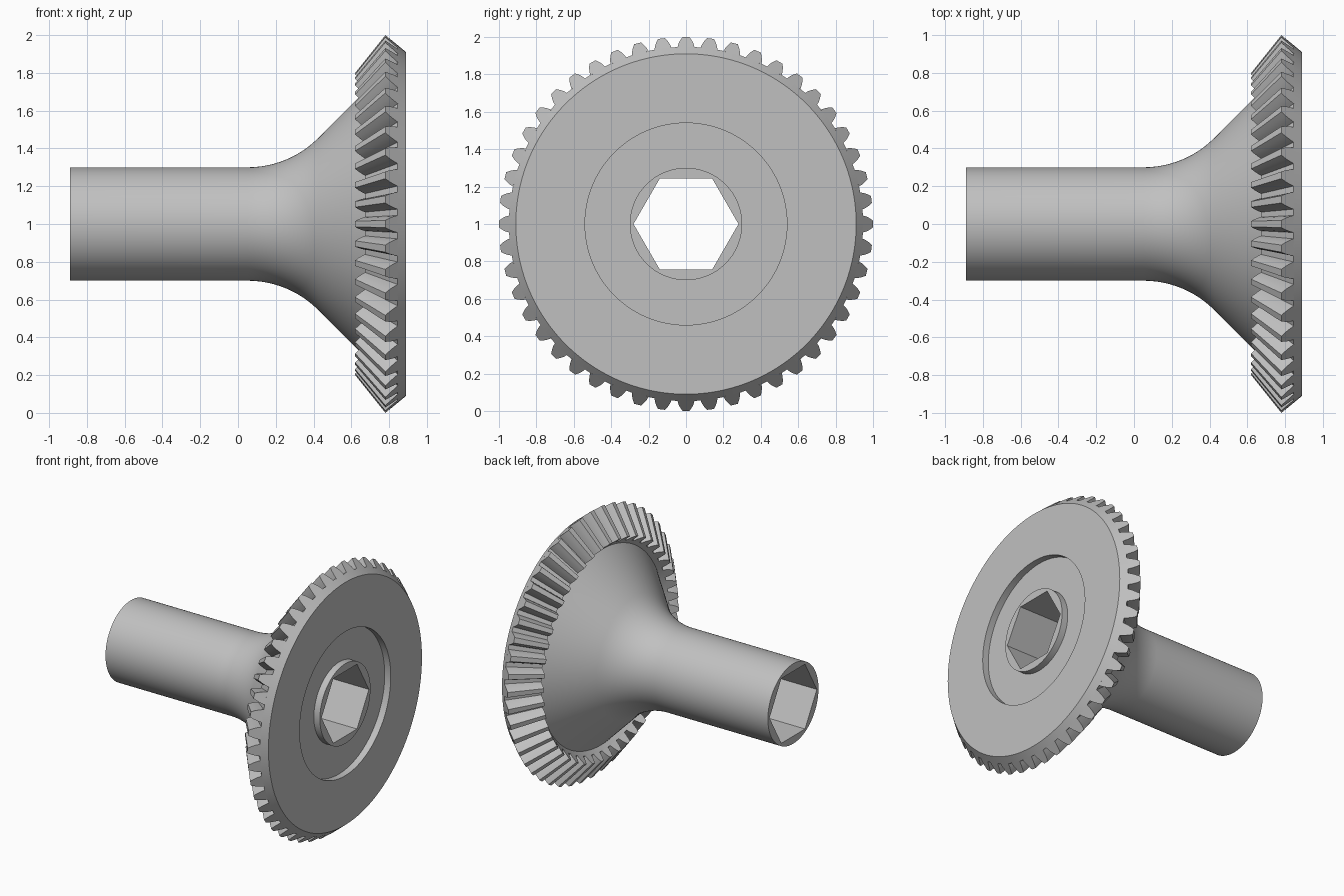
import bpy, bmesh
from math import sin, cos, pi, radians
from mathutils import Matrix, Vector

cube = bpy.data.objects.get("Cube")
if cube:
    bpy.data.objects.remove(cube, do_unlink=True)

STEPS = 144          # segments around the axis
TEETH = 48
APEX_X = -0.02       # point the tooth flanks converge on
INNER = 0.8          # scale of the inner tooth end towards the apex
BORE = 0.243         # half the width across the hexagon flats

steel = bpy.data.materials.new("steel grey")
steel.use_nodes = True
colour = (0.53, 0.53, 0.53, 1)
steel.diffuse_color = colour
steel.node_tree.nodes["Principled BSDF"].inputs["Base Color"].default_value = colour


def finish(bm, name):
    bmesh.ops.recalc_face_normals(bm, faces=bm.faces)
    mesh = bpy.data.meshes.new(name)
    bm.to_mesh(mesh)
    bm.free()
    mesh.materials.append(steel)
    ob = bpy.data.objects.new(name, mesh)
    bpy.context.collection.objects.link(ob)
    bpy.ops.object.select_all(action='DESELECT')
    ob.select_set(True)
    bpy.context.view_layer.objects.active = ob
    bpy.ops.object.shade_smooth_by_angle(angle=radians(25))
    return ob


def toward_apex(x, r):
    return APEX_X + (x - APEX_X) * INNER, r * INNER


def hexagon_radius(a):
    return BORE / cos((a + pi / 6) % (pi / 3) - pi / 6)


# Gear body: shaft, flared fillet, cone, toothed rim, recessed back and bore
ROOT = (0.845, 0.947)
FILLET = 0.53
arc = [radians(45) * i / 12 for i in range(13)]
profile = [(-0.89, None), (-0.89, 0.3)]
profile += [(0.05 + FILLET * sin(a), 0.3 + FILLET * (1 - cos(a))) for a in arc]
profile += [(0.7, 0.732), toward_apex(*ROOT), ROOT, (0.89, 0.91),
            (0.89, 0.54), (0.84, 0.54), (0.84, 0.3), (0.89, 0.3), (0.89, None)]

bm = bmesh.new()
rings = []
for i in range(STEPS):
    a = 2 * pi * i / STEPS
    ring = []
    for x, r in profile:
        r = r or hexagon_radius(a)      # None marks the hexagonal bore
        ring.append(bm.verts.new((x, r * sin(a), 1 + r * cos(a))))
    rings.append(ring)
for i in range(STEPS):
    here, there = rings[i], rings[(i + 1) % STEPS]
    for j in range(len(profile)):
        k = (j + 1) % len(profile)
        bm.faces.new((here[j], here[k], there[k], there[j]))
finish(bm, "gear_body")

# Bevel teeth: half section as (x, radius, half width), tapering to the apex
section = [(0.848, 0.944, 0.046), (0.825, 0.964, 0.040),
           (0.802, 0.982, 0.031), (0.78, 1.0, 0.019)]
outline = [(x, -w, r) for x, r, w in section]
outline += [(x, w, r) for x, r, w in reversed(section)]
apex = Vector((APEX_X, 0, 0))

bm = bmesh.new()
for t in range(TEETH):
    place = Matrix.Translation((0, 0, 1)) @ Matrix.Rotation(2 * pi * t / TEETH, 4, 'X')
    outer = [bm.verts.new(place @ Vector(p)) for p in outline]
    inner = [bm.verts.new(place @ apex.lerp(Vector(p), INNER)) for p in outline]
    bm.faces.new(outer)
    bm.faces.new(inner[::-1])
    for j in range(len(outline)):
        k = (j + 1) % len(outline)
        bm.faces.new((outer[j], inner[j], inner[k], outer[k]))
finish(bm, "bevel_teeth")
